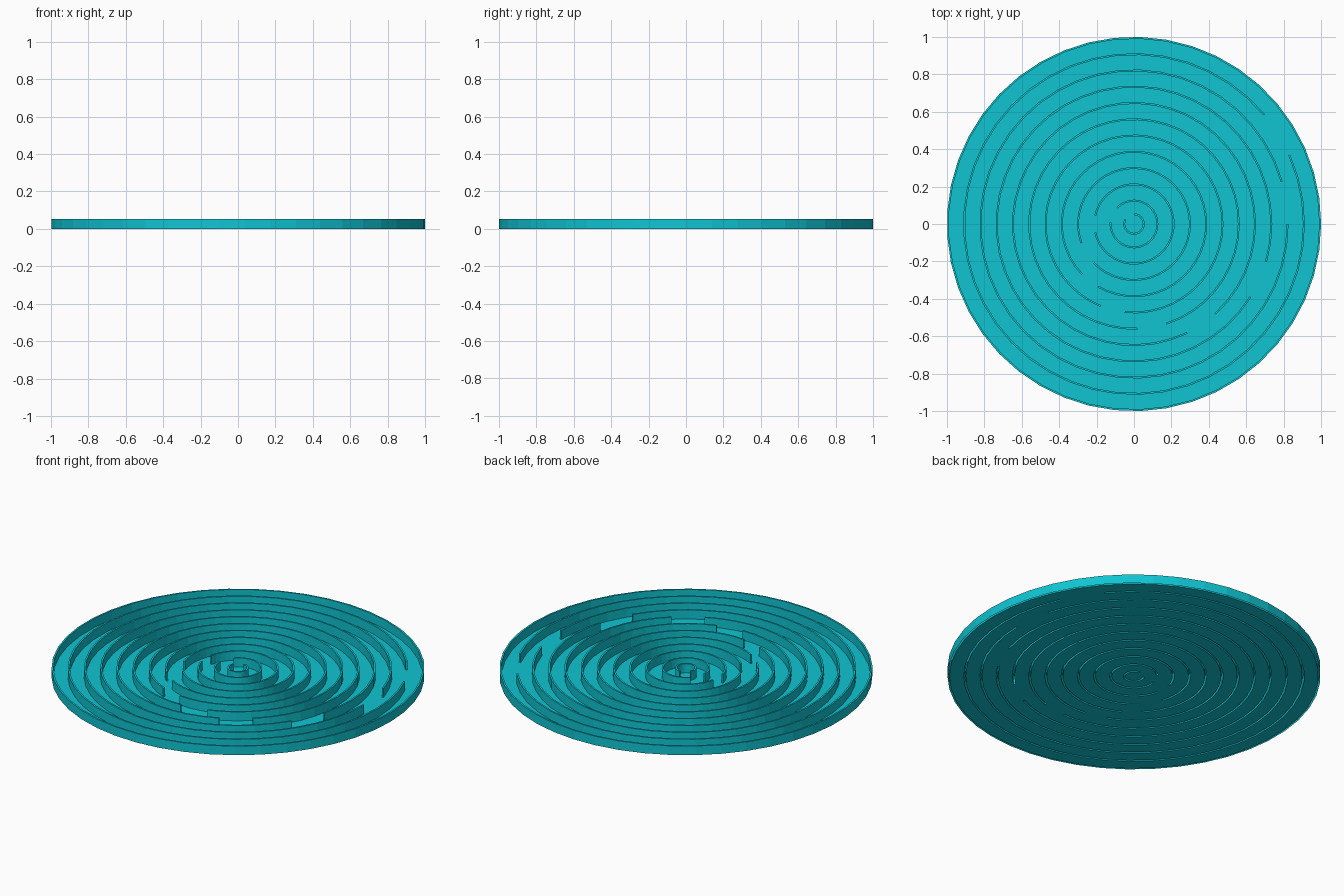
import bpy, bmesh
from math import sin, cos, radians

if "Cube" in bpy.data.objects:
    bpy.data.objects.remove(bpy.data.objects["Cube"])

SIDES, STEP = 45, 8          # facets per circle, degrees per facet
HEIGHT, THICK = 0.053, 0.010
SPACING = 0.087

# Opening of each ring, outermost first: (start degrees, end degrees)
gaps = [(0, 0), (24, 40), (0, 16), (328, 344), (296, 312), (272, 288),
        (248, 264), (224, 240), (200, 224), (168, 192), (136, 176), (88, 152)]
outer_radii = [1.0 - SPACING * i for i in range(11)] + [0.057]

bm = bmesh.new()
cache = {}


def vert(r, k, z):
    key = (round(r, 5), k % SIDES, z)
    if key not in cache:
        a = radians(STEP * (k % SIDES))
        cache[key] = bm.verts.new((r * cos(a), r * sin(a), z))
    return cache[key]


def cell(r0, r1, k, z):
    bm.faces.new([vert(r0, k, z), vert(r1, k, z),
                  vert(r1, k + 1, z), vert(r0, k + 1, z)])


def side(a, b):
    # upright panel between two (radius, step) points
    bm.faces.new([vert(*a, 0), vert(*b, 0), vert(*b, HEIGHT), vert(*a, HEIGHT)])


for i, (ro, (g0, g1)) in enumerate(zip(outer_radii, gaps)):
    ri = ro - THICK
    is_open = [g0 // STEP <= k < g1 // STEP for k in range(SIDES)]
    for k in range(SIDES):
        # path floor inside this ring
        if i + 1 < len(gaps):
            cell(outer_radii[i + 1], ri, k, 0)
        if is_open[k]:
            cell(ri, ro, k, 0)               # floor through the opening
            continue
        # raised wall, hollow underneath
        cell(ri, ro, k, HEIGHT)
        side((ro, k), (ro, k + 1))
        side((ri, k + 1), (ri, k))
        if is_open[k - 1]:
            side((ri, k), (ro, k))
        if is_open[(k + 1) % SIDES]:
            side((ro, k + 1), (ri, k + 1))

# Centre floor
bm.faces.new([vert(outer_radii[-1] - THICK, k, 0) for k in range(SIDES)])

mesh = bpy.data.meshes.new("labyrinth_disc")
bm.to_mesh(mesh)
bm.free()
disc = bpy.data.objects.new("labyrinth_disc", mesh)
bpy.context.collection.objects.link(disc)

mat = bpy.data.materials.new("turquoise")
mat.diffuse_color = (0.005, 0.56, 0.65, 1)
mat.use_nodes = True
mat.node_tree.nodes["Principled BSDF"].inputs["Base Color"].default_value = mat.diffuse_color
mesh.materials.append(mat)
